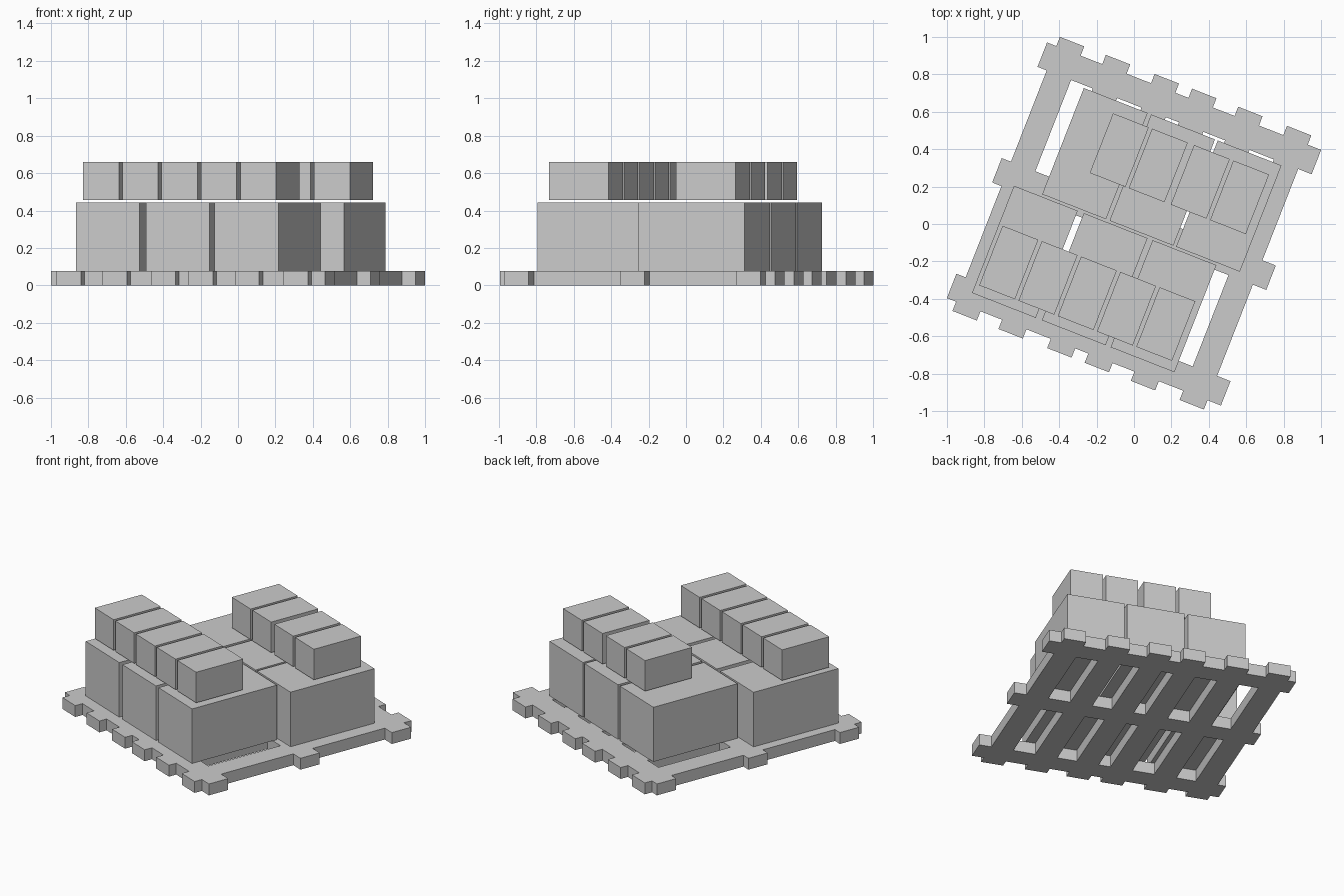
import bpy, bmesh, math
from mathutils import Matrix

if "Cube" in bpy.data.objects:
    bpy.data.objects.remove(bpy.data.objects["Cube"])

ROT = Matrix.Rotation(math.radians(-21.4), 4, 'Z')


def finish(name, bm):
    bm.transform(ROT)
    bmesh.ops.recalc_face_normals(bm, faces=bm.faces)
    me = bpy.data.meshes.new(name)
    bm.to_mesh(me)
    bm.free()
    ob = bpy.data.objects.new(name, me)
    bpy.context.collection.objects.link(ob)
    return ob


def box(name, u, v, z):
    bm = bmesh.new()
    bmesh.ops.create_cube(bm, size=1)
    for vert in bm.verts:
        for i, (a, b) in enumerate((u, v, z)):
            vert.co[i] = a if vert.co[i] < 0 else b
    return finish(name, bm)


# Pallet: lattice of flush boards, built as one solid
BOARD = 0.07
cross = [-0.664, -0.400, -0.120, 0.095, 0.360, 0.640]
rails = [-0.664, 0.0, 0.664]
us = sorted([-0.787, 0.787] + [c + s * BOARD for c in cross for s in (-1, 1)])
vs = sorted([-0.787, 0.787] + [c + s * BOARD for c in rails for s in (-1, 1)])
bm = bmesh.new()
grid = [[bm.verts.new((u, v, 0)) for v in vs] for u in us]
for i in range(len(us) - 1):
    for j in range(len(vs) - 1):
        # odd cells lie on a board in that direction
        if i % 2 == 1 or j % 2 == 1:
            bm.faces.new((grid[i][j], grid[i + 1][j], grid[i + 1][j + 1], grid[i][j + 1]))
bmesh.ops.delete(bm, geom=[v for v in bm.verts if not v.link_faces], context='VERTS')
ext = bmesh.ops.extrude_face_region(bm, geom=bm.faces[:], use_keep_orig=True)
for e in ext['geom']:
    if isinstance(e, bmesh.types.BMVert):
        e.co.z = 0.076
finish("pallet", bm)

# Large crates: two staggered rows of three
rows = {"front": ((-0.672, -0.271, 0.124), (-0.659, -0.044)),
        "back": ((-0.515, -0.128, 0.254), (-0.031, 0.579))}
for row, (starts, v) in rows.items():
    for n, u in enumerate(starts):
        box(f"{row}_large_crate_{n + 1}", (u, u + 0.366), v, (0.078, 0.442))

# Small crates: five in front, four behind
rows = {"front": ((-0.651, -0.4255, -0.2, 0.0255, 0.251), (-0.607, -0.265)),
        "back": ((-0.320, -0.096, 0.145, 0.371), (0.168, 0.510))}
for row, (starts, v) in rows.items():
    for n, u in enumerate(starts):
        box(f"{row}_small_crate_{n + 1}", (u, u + 0.205), v, (0.456, 0.66))
